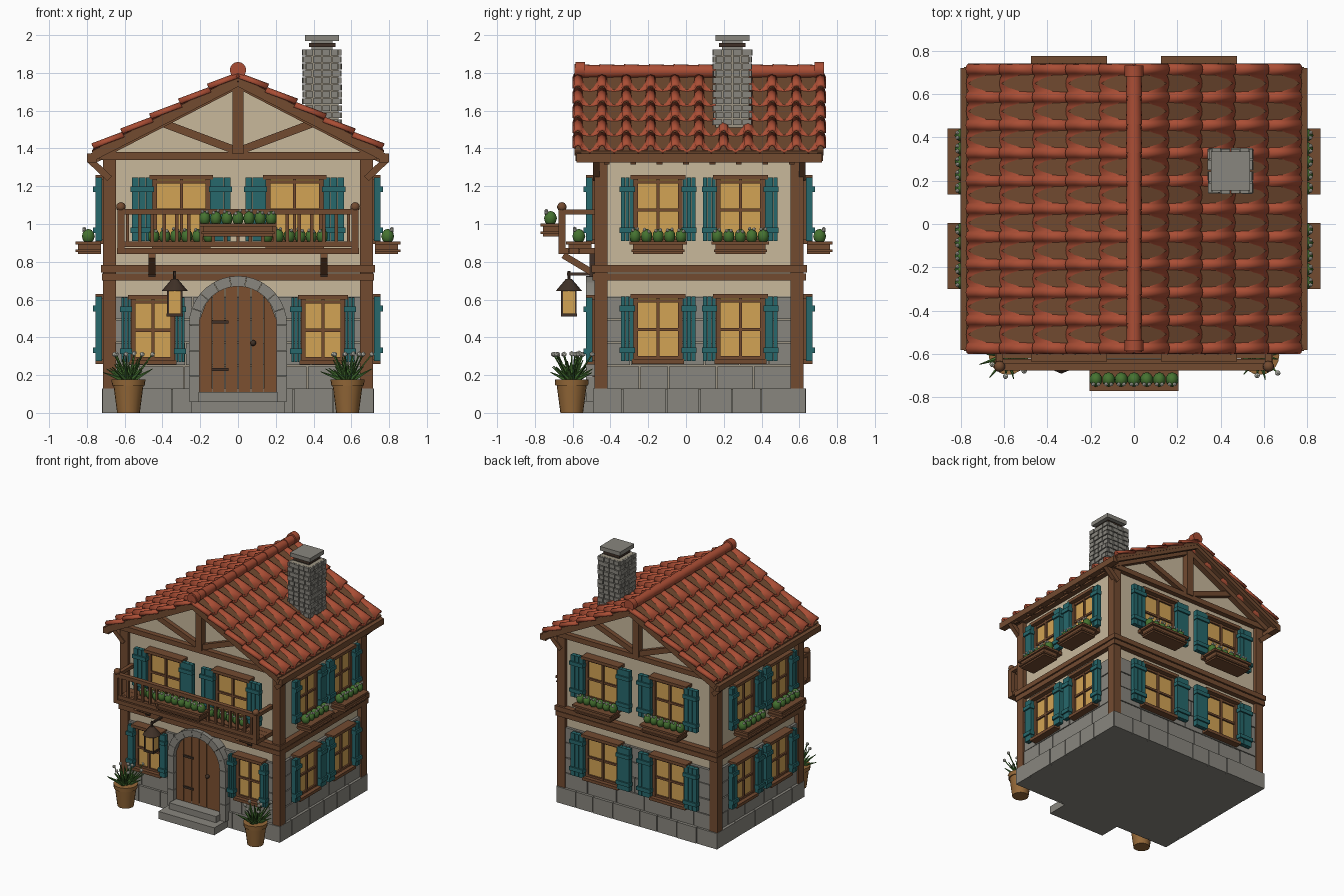
import bpy, bmesh, random
from math import pi, sin, cos, sqrt, radians
from mathutils import Matrix, Vector, Euler

if "Cube" in bpy.data.objects:
    bpy.data.objects.remove(bpy.data.objects["Cube"])

random.seed(4)
COL = dict(wood=(.17, .07, .03), dark=(.05, .03, .02), door=(.2, .08, .03), plaster=(.58, .48, .33),
           stone=(.25, .24, .21), mortar=(.34, .3, .23), roof=(.4, .075, .035), teal=(.02, .14, .15),
           glass=(.65, .37, .09), leaf=(.06, .17, .03), petal=(.75, .75, .65), clay=(.3, .14, .04))
MAT = {}
for k, c in COL.items():
    MAT[k] = bpy.data.materials.new(k)
    MAT[k].diffuse_color = (*c, 1)
parts, I = {}, Matrix()


def part(name, mat):
    return parts.setdefault((name, mat), bmesh.new())


def box(name, mat, lo, hi, F=I):
    lo, hi = Vector(lo), Vector(hi)
    size = hi - lo
    bmesh.ops.create_cube(part(name, mat), size=1,
                          matrix=F @ Matrix.Translation((lo + hi) / 2) @ Matrix.Diagonal((*size, 1)))


def aim(a, b):
    a, b = Vector(a), Vector(b)
    q = (b - a).to_track_quat('Z', 'Y')
    return Matrix.Translation((a + b) / 2) @ q.to_matrix().to_4x4(), (b - a).length


def beam(name, mat, a, b, w, d, F=I):
    M, n = aim(a, b)
    bmesh.ops.create_cube(part(name, mat), size=1, matrix=F @ M @ Matrix.Diagonal((w, d, n, 1)))


def cone(name, mat, a, b, r1, r2, seg=12, F=I):
    M, n = aim(a, b)
    bmesh.ops.create_cone(part(name, mat), cap_ends=True, segments=seg, radius1=r1, radius2=r2,
                          depth=n, matrix=F @ M)


def ball(name, mat, c, r, F=I, s=(1, 1, 1), sub=1):
    bmesh.ops.create_icosphere(part(name, mat), subdivisions=sub, radius=r,
                               matrix=F @ Matrix.Translation(c) @ Matrix.Diagonal((*s, 1)))


def prism(name, mat, pts, y0, y1, F=I):
    bm = part(name, mat)
    A, B = [[bm.verts.new(F @ Vector((x, y, z))) for x, z in pts] for y in (y0, y1)]
    bm.faces.new(A)
    bm.faces.new(B[::-1])
    for i in range(len(pts)):
        j = (i + 1) % len(pts)
        bm.faces.new((A[j], A[i], B[i], B[j]))


# wall frames: local x along the wall, local -y outward, wall plane at y = 0
HX, HY, CY = .68, .525, .07
def frame(k, d):
    return Matrix.Translation((0, CY, 0)) @ Matrix.Rotation(k * pi / 2, 4, 'Z') @ Matrix.Translation((0, -d, 0))
FRONT, RIGHT, BACK, LEFT = frame(0, HY), frame(1, HX), frame(2, HY), frame(3, HX)
WALLS = [(FRONT, HX), (RIGHT, HY), (BACK, HX), (LEFT, HY)]

# walls, foundation, gable
box('foundation', 'stone', (-.70, -.475, 0), (.70, .615, .125))
box('lower_wall', 'mortar', (-HX, CY - HY, .1), (HX, CY + HY, .62))
box('upper_wall', 'plaster', (-HX, CY - HY, .62), (HX, CY + HY, 1.36))
prism('gable_wall', 'plaster', [(-HX, 1.35), (HX, 1.35), (HX, 1.405), (0, 1.755), (-HX, 1.405)], CY - HY, CY + HY)

# stone courses and timber bands on every wall
for F, h in WALLS:
    for i in range(5):
        z0, z1, n = (0, .128, .036) if i == 0 else (.13 + (i - 1) * .1225, .13 + i * .1225 - .006, .018)
        x, end = -h - n, h + n
        while x < end - .01:
            x2 = x + random.uniform(.15, .26)
            if end - x2 < .1:
                x2 = end
            box('stone_blocks', 'stone', (x, -n - random.uniform(0, .004), z0), (x2 - .006, 0, z1), F)
            x = x2
    for z0, z1, n in ((.70, .738, .04), (.744, .782, .045), (1.34, 1.38, .04)):
        box('wall_beam', 'wood', (-h - n, -n, z0), (h + n, 0, z1), F)
for x in (-.68, .68):
    for y in (-.45, .588):
        box('corner_post', 'wood', (x - .035, y - .034, .1), (x + .035, y + .034, 1.36))


def flower_box(F, u, w, z, n0, n1):
    box('flower_box', 'wood', (u - w / 2, -n1 + .012, z), (u + w / 2, -n0, z + .06), F)
    box('flower_box', 'wood', (u - w / 2 - .02, -n1, z + .052), (u + w / 2 + .02, -n0, z + .068), F)
    box('flower_box', 'wood', (u - w / 2 - .008, -n1, z + .012), (u + w / 2 + .008, -n0, z + .024), F)
    k = round(w / .05)
    m = -(n0 + n1) / 2
    for i in range(k):
        x = u + (i + .5 - k / 2) * (w + .04) / k
        ball('flower_leaves', 'leaf', (x, m, z + .095), .036, F, (.85, .95, 1.1), 2)
        for dx in (-.012, .012):
            ball('flower_heads', 'petal', (x + dx, m - .022, z + .128 + random.uniform(-.008, .008)), .01, F)


def window(F, u, z0, z1, w, sw, planted):
    a, b = u - w / 2, u + w / 2
    box('window_glass', 'glass', (a, -.03, z0), (b, 0, z1), F)
    for x, t in ((a, .012), (b, .012), (u, .008)):
        box('window_frame', 'wood', (x - t, -.045, z0), (x + t, 0, z1), F)
    for z in (z0 + .012, (z0 + z1) / 2, z1 - .012):
        box('window_frame', 'wood', (a, -.043, z - .008), (b, 0, z + .008), F)
    for z, e in ((z1, .028), (z0 - .02, .02)):
        box('window_lintel', 'wood', (a - e, -.075, z), (b + e, 0, z + .024), F)
    for c in (a - .012 - sw / 2, b + .012 + sw / 2):      # shutters
        for i in range(3):
            x = c + (i - 1.5) * sw / 3
            box('shutter', 'teal', (x + .001, -.075, z0 - .005), (x + sw / 3 - .001, -.04, z1 + .012), F)
        for t in (.16, .84):
            z = z0 + t * (z1 - z0)
            box('shutter', 'teal', (c - sw / 2 - .006, -.087, z - .015), (c + sw / 2 + .006, -.045, z + .015), F)
    if planted:
        flower_box(F, u, w + .03, z0 - .075, .045, .18)


for s in (-1, 1):
    for F in (RIGHT, LEFT):
        window(F, s * .2175, .28, .605, .235, .068, False)
        window(F, s * .2175, .915, 1.235, .235, .068, True)
    window(BACK, s * .30, .28, .605, .28, .11, False)
    window(BACK, s * .30, .915, 1.235, .28, .11, True)
    window(FRONT, s * .30, .915, 1.235, .28, .11, True)
    window(FRONT, s * .45, .275, .60, .21, .052, False)

# arched door with stone surround, hinges and steps
R, RO, ZC = .205, .26, .465
for i in range(6):
    x0, x1 = -R + i * R / 3 + .002, -R + (i + 1) * R / 3 - .002
    top = [(x, ZC + sqrt(max(R * R - x * x, 0))) for x in (x1, (x0 + x1) / 2, x0)]
    prism('door', 'door', [(x0, .11), (x1, .11)] + top, -.04, 0, FRONT)
for i in range(9):
    a, b, m = [pi * (i + t) / 9 for t in (.01, .99, .5)]
    prism('door_surround', 'stone', [(r * cos(t), ZC + r * sin(t)) for r, t in
          ((R, a), (RO, a), (RO, m), (RO, b), (R, b), (R, m))], -.075, 0, FRONT)
for s in (-1, 1):
    for i in range(3):
        box('door_surround', 'stone', (s * .2325 - .0275, -.075, .06 + i * .135), (s * .2325 + .0275, 0, .192 + i * .135), FRONT)
for z in (.23, .48):
    box('door_hinge', 'dark', (-.14, -.05, z - .008), (-.05, -.03, z + .008), FRONT)
ball('door_knob', 'dark', (.08, -.05, .37), .016, FRONT, sub=2)
box('door_step', 'stone', (-.25, -.66, 0), (.25, -.45, .06))
box('door_step', 'stone', (-.21, -.58, .06), (.21, -.45, .11))

# balcony
for i in range(4):
    box('balcony_floor', 'wood', (-.64, -.675 + i * .055, .84), (.64, -.622 + i * .055, .872))
for s in (-1, 1):
    box('balcony_post', 'wood', (s * .62 - .018, -.675, .84), (s * .62 + .018, -.639, 1.08))
    ball('balcony_post', 'wood', (s * .62, -.657, 1.09), .026, sub=2)
    box('balcony_rail', 'wood', (s * .62 - .016, -.64, 1.05), (s * .62 + .016, -.45, 1.078))
    beam('balcony_bracket', 'wood', (s * .455, -.65, .835), (s * .455, -.475, .73), .035, .035)
    box('balcony_bracket', 'dark', (s * .455 - .018, -.51, .72), (s * .455 + .018, -.455, .84))
box('balcony_rail', 'wood', (-.63, -.675, 1.05), (.63, -.64, 1.08))
box('balcony_rail', 'wood', (-.63, -.67, .878), (.63, -.645, .908))
for i in range(19):
    x = -.585 + i * .065
    box('baluster', 'wood', (x - .009, -.667, .9), (x + .009, -.648, 1.055))
flower_box(FRONT, 0, .37, .935, .21, .315)

# roof deck, gable timbers, eaves (mirrored left/right)
for s in (-1, 1):
    prism('roof_deck', 'wood', [(0, 1.785), (s * .772, 1.387), (s * .765, 1.362), (0, 1.757)], -.59, .728)
    box('eave_beam', 'wood', (s * .775 - .025, -.58, 1.325), (s * .775 + .025, .72, 1.372))
    for i in range(8):
        y = -.42 + i * .14
        beam('rafter_tail', 'wood', (s * .66, y, 1.385), (s * .785, y, 1.33), .03, .035)
    for F in (FRONT, BACK):
        beam('gable_rafter', 'wood', (0, -.02, 1.74), (s * .74, -.02, 1.358), .05, .042, F)
        beam('barge_board', 'wood', (0, -.115, 1.75), (s * .775, -.115, 1.352), .03, .042, F)
        beam('gable_strut', 'wood', (0, -.018, 1.385), (s * .40, -.018, 1.535), .035, .042, F)
        beam('eave_brace', 'wood', (s * .68, -.02, 1.24), (s * .785, -.02, 1.34), .035, .035, F)
for F in (FRONT, BACK):
    box('king_post', 'wood', (-.028, -.048, 1.37), (.028, 0, 1.74), F)

# overlapping tile rows: rolls with sagging pans between
SL, CS, SN = .516, .889, .459
prof = []
for c in range(11):
    y = -.573 + c * .1286
    prof += [(y - .027, 0, 0), (y - .02, .019, 0), (y, .027, 0), (y + .02, .019, 0), (y + .027, 0, 0)]
    if c < 10:
        prof += [(y + .045, -.006, .01), (y + .064, -.009, .014), (y + .083, -.006, .01)]
bm = part('roof_tiles', 'roof')
for s in (-1, 1):
    for r in range(5):
        rows = []
        for x, lift in ((r * .153, -.022), ((r + 1) * .153, -.002)):
            rows.append([bm.verts.new((s * (x + SN * (h + lift) + (sc if lift > -.01 else 0)), y,
                         1.805 - SL * (x + (sc if lift > -.01 else 0)) + CS * (h + lift) - .006))
                         for y, h, sc in prof])
        for i in range(len(prof) - 1):
            q = (rows[0][i], rows[1][i], rows[1][i + 1], rows[0][i + 1])
            bm.faces.new(q if s > 0 else q[::-1])
for i in range(10):
    y = -.59 + i * .131
    cone('ridge_cap', 'roof', (0, y, 1.808), (0, y + .138, 1.808), .038, .033, 16)
for y in (-.585, .68):
    cone('ridge_end', 'roof', (0, y, 1.815), (0, y + .05, 1.815), .043, .043, 16)

# chimney of stacked stones
C = Matrix.Translation((.445, .245, 0))
box('chimney_core', 'mortar', (-.088, -.088, 1.46), (.088, .088, 1.925), C)
for r in range(11):
    z = 1.52 + r * .037
    for k in range(4):
        F = C @ Matrix.Rotation(k * pi / 2, 4, 'Z') @ Matrix.Translation((0, -.088, 0))
        e = .016 if (r + k) % 2 else 0
        for i in range(4):
            w = (.176 + 2 * e) / 4
            x = -.088 - e + i * w
            box('chimney_stones', 'stone', (x + .003, -random.uniform(.011, .018), z + .003), (x + w - .003, 0, z + .034), F)
box('chimney_flue', 'stone', (-.055, -.055, 1.92), (.055, .055, 1.975), C)
box('chimney_collar', 'dark', (-.07, -.07, 1.936), (.07, .07, 1.958), C)
box('chimney_cap', 'stone', (-.09, -.09, 1.968), (.09, .09, 2.0), C)

# hanging lantern
lx, ly = -.335, -.62
beam('lantern_arm', 'dark', (lx, -.455, .735), (lx, ly - .01, .735), .014, .014)
cone('lantern_arm', 'dark', (lx, ly, .69), (lx, ly, .75), .008, .008, 8)
cone('lantern_roof', 'dark', (lx, ly, .645), (lx, ly, .71), .07, .015, 8)
box('lantern_glass', 'glass', (lx - .035, ly - .035, .525), (lx + .035, ly + .035, .648))
box('lantern_base', 'dark', (lx - .043, ly - .043, .51), (lx + .043, ly + .043, .527))
for a in (-.036, .036):
    for b in (-.036, .036):
        beam('lantern_frame', 'dark', (lx + a, ly + b, .515), (lx + a, ly + b, .65), .009, .009)

# potted plants by the door
for px in (-.58, .58):
    P = Matrix.Translation((px, -.605, 0))
    cone('plant_pot', 'clay', (0, 0, 0), (0, 0, .15), .06, .08, 20, P)
    cone('plant_pot', 'clay', (0, 0, .145), (0, 0, .178), .087, .09, 20, P)
    for i in range(26):
        a, t = i * 2.4, radians(12 + 58 * (i / 25))
        d = Vector((cos(a) * sin(t), sin(a) * sin(t), cos(t)))
        base = Vector((d.x * .02, d.y * .02, .17))
        tip = base + d * random.uniform(.1, .14)
        cone('plant_leaves', 'leaf', base, tip, .014, .002, 5, P)
        if i % 3 == 0:
            ball('plant_flowers', 'petal', (tip.x, tip.y, max(tip.z, .29) + .02), .014, P)
            beam('plant_leaves', 'leaf', base, (tip.x, tip.y, max(tip.z, .29) + .02), .006, .006, P)

# turn the collected parts into objects
for (name, mat), bm in parts.items():
    if name != 'roof_tiles':
        bmesh.ops.recalc_face_normals(bm, faces=bm.faces)
    me = bpy.data.meshes.new(name)
    bm.to_mesh(me)
    bm.free()
    me.materials.append(MAT[mat])
    ob = bpy.data.objects.new(name, me)
    bpy.context.collection.objects.link(ob)
    me.shade_smooth()
    me.set_sharp_from_angle(angle=radians(40))
    if name == 'roof_tiles':
        m = ob.modifiers.new('thickness', 'SOLIDIFY')
        m.thickness, m.offset = .014, -1

for m in bpy.data.materials:
    if m.users and not m.is_grease_pencil:
        m.use_nodes = True
        m.node_tree.nodes["Principled BSDF"].inputs["Base Color"].default_value = m.diffuse_color
